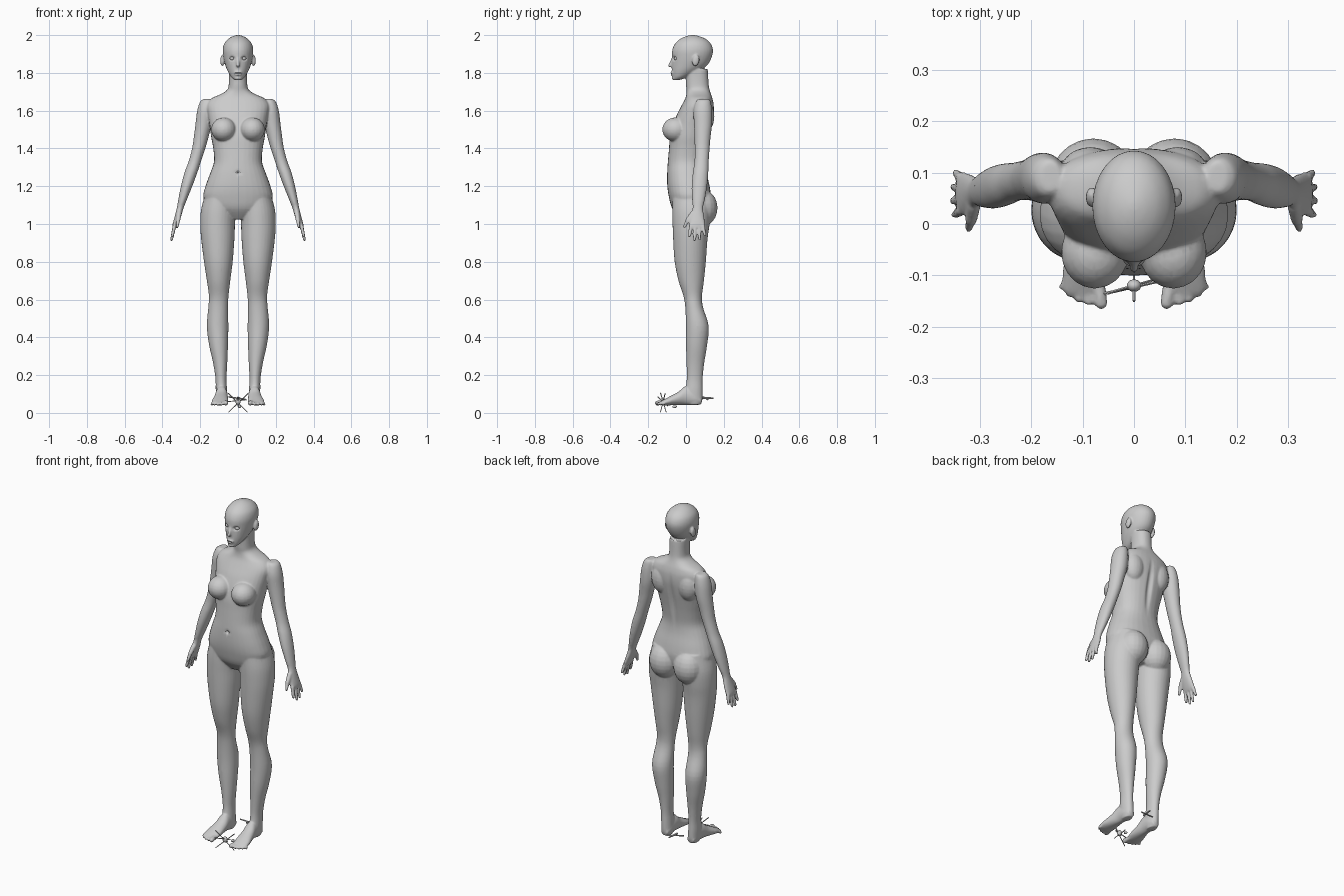
import bpy, bmesh, math
from mathutils import Vector, Matrix

N = 32


def spline(rows, steps=4):
    """Catmull-Rom interpolation of section rows."""
    out = []
    for i in range(len(rows) - 1):
        a, b, c, d = (rows[max(i - 1, 0)], rows[i], rows[i + 1], rows[min(i + 2, len(rows) - 1)])
        for k in range(steps):
            t = k / steps
            out.append([0.5 * (2 * q + (r - p) * t + (2 * p - 5 * q + 4 * r - s) * t * t
                               + (3 * q - p - 3 * r + s) * t ** 3)
                        for p, q, r, s in zip(a, b, c, d)])
    return out + [list(rows[-1])]


def loft(bm, rows, side=1, axis='z', power=1.0):
    """Rows: position, centre x, half width, low and high limit of the other axis."""
    rings = []
    for p, cx, rx, lo, hi in spline(rows):
        ring = []
        for i in range(N):
            a = 2 * math.pi * i / N
            c, s = math.cos(a), math.sin(a)
            x = side * (cx + rx * math.copysign(abs(c) ** power, c))
            o = (lo + hi) / 2 + (hi - lo) / 2 * math.copysign(abs(s) ** power, s)
            ring.append(bm.verts.new((x, o, p) if axis == 'z' else (x, p, o)))
        rings.append(ring)
    for r, q in zip(rings, rings[1:]):
        for i in range(N):
            bm.faces.new((r[i], r[(i + 1) % N], q[(i + 1) % N], q[i]))
    bm.faces.new(rings[0])
    bm.faces.new(rings[-1])


def ball(bm, centre, radii, tilt=0):
    m = Matrix.Translation(centre) @ Matrix.Rotation(tilt, 4, 'X') @ Matrix.Diagonal((*radii, 1))
    bmesh.ops.create_uvsphere(bm, u_segments=20, v_segments=12, radius=1, matrix=m)


def limb(bm, p, q, r1, r2, sides=12, round_ends=True):
    p, q = Vector(p), Vector(q)
    d = q - p
    m = Matrix.Translation((p + q) / 2) @ d.to_track_quat('Z', 'Y').to_matrix().to_4x4()
    bmesh.ops.create_cone(bm, cap_ends=True, segments=sides, radius1=r1, radius2=r2,
                          depth=d.length, matrix=m)
    if round_ends:
        ball(bm, p, (r1,) * 3)
        ball(bm, q, (r2,) * 3)


def finish(bm, name):
    bmesh.ops.recalc_face_normals(bm, faces=bm.faces)
    me = bpy.data.meshes.new(name)
    bm.to_mesh(me)
    bm.free()
    ob = bpy.data.objects.new(name, me)
    bpy.context.collection.objects.link(ob)
    return ob


def apply(ob, kind, **settings):
    mod = ob.modifiers.new(kind, kind)
    for k, v in settings.items():
        setattr(mod, k, v)
    bpy.ops.object.select_all(action='DESELECT')
    bpy.context.view_layer.objects.active = ob
    ob.select_set(True)
    bpy.ops.object.modifier_apply(modifier=mod.name)


bm = bmesh.new()
# Torso and neck
loft(bm, [(1.025, 0, .06, -.03, .08), (1.08, 0, .15, -.072, .12), (1.14, 0, .183, -.09, .132),
          (1.20, 0, .172, -.099, .125), (1.27, 0, .147, -.1, .11), (1.33, 0, .127, -.096, .106),
          (1.40, 0, .131, -.09, .115), (1.46, 0, .142, -.085, .126), (1.52, 0, .15, -.07, .138),
          (1.58, 0, .16, -.048, .147), (1.63, 0, .165, -.022, .147), (1.665, 0, .14, -.004, .14),
          (1.688, 0, .09, .002, .132), (1.71, 0, .058, .003, .125), (1.74, 0, .049, 0, .12),
          (1.82, 0, .049, 0, .115)], power=.88)
# Head and face
loft(bm, [(1.762, 0, .018, -.066, -.035), (1.778, 0, .036, -.072, .01), (1.81, 0, .055, -.075, .07),
          (1.84, 0, .067, -.075, .112), (1.88, 0, .077, -.074, .135), (1.92, 0, .081, -.073, .143),
          (1.955, 0, .073, -.058, .131), (1.98, 0, .052, -.03, .104), (1.994, 0, .028, 0, .07),
          (2.0, 0, .008, .025, .045)])
limb(bm, (0, -.069, 1.878), (0, -.086, 1.838), .007, .009)
ball(bm, (0, -.074, 1.801), (.021, .010, .006))
ball(bm, (0, -.073, 1.791), (.018, .010, .005))
ball(bm, (0, -.062, 1.773), (.020, .014, .013))

arm = [(1.662, .162, .018, .065, .12), (1.648, .167, .033, .052, .13), (1.60, .174, .042, .04, .138),
       (1.53, .182, .043, .042, .138), (1.46, .195, .039, .045, .13), (1.40, .208, .035, .046, .125),
       (1.33, .229, .033, .045, .12), (1.27, .25, .034, .036, .118), (1.20, .272, .030, .03, .112),
       (1.13, .293, .023, .032, .10), (1.085, .306, .018, .035, .09), (1.04, .318, .017, .022, .096),
       (1.00, .331, .015, .016, .101), (.98, .337, .011, .02, .098)]
leg = [(1.17, .095, .075, -.07, .12), (1.08, .104, .091, -.073, .13), (1.0, .108, .092, -.071, .125),
       (.92, .107, .088, -.068, .114), (.8, .104, .076, -.06, .105), (.7, .103, .062, -.04, .095),
       (.62, .102, .052, -.014, .085), (.56, .105, .052, -.004, .09), (.46, .108, .057, 0, .12),
       (.36, .103, .050, 0, .112), (.26, .094, .037, .003, .096), (.18, .09, .029, .004, .088),
       (.12, .088, .030, -.003, .088), (.07, .086, .028, 0, .087), (.044, .086, .022, .012, .078)]
foot = [(.082, .085, .020, .048, .08), (.05, .086, .03, .04, .12), (0, .087, .032, .042, .142),
        (-.04, .09, .037, .042, .112), (-.09, .095, .044, .04, .085), (-.125, .098, .041, .04, .066),
        (-.135, .098, .036, .044, .06)]
# Fingers: y at knuckle, y at tip, tip height;  toes: x at root, x at tip, tip y, radius
fingers = [(.026, .018, .937), (.048, .045, .917), (.070, .072, .921), (.090, .099, .944)]
toes = [(.070, .064, -.153, .013), (.089, .088, -.150, .0095), (.106, .107, -.145, .009),
        (.121, .124, -.135, .0085), (.132, .138, -.122, .008)]

for s in (1, -1):
    loft(bm, arm, s)
    loft(bm, leg, s)
    loft(bm, foot, s, axis='y')
    for y0, y1, z in fingers:
        limb(bm, (s * .336, y0, .99), (s * (.352 - (z - .917) * .2), y1, z), .0105, .008)
    limb(bm, (s * .312, .035, 1.055), (s * .317, .008, 1.02), .014, .012)
    limb(bm, (s * .317, .008, 1.02), (s * .322, -.008, .985), .011, .008)
    for x0, x1, y, r in toes:
        limb(bm, (s * x0, -.11, .055), (s * x1, y, .039 + r), r, r)
    # Breasts, buttocks, shoulder blades, ears
    ball(bm, (s * .076, -.055, 1.50), (.066, .071, .064))
    ball(bm, (s * .079, .085, 1.085), (.084, .082, .098))
    ball(bm, (s * .085, .10, 1.57), (.06, .05, .085))
    ball(bm, (s * .083, .052, 1.865), (.011, .019, .031), -.2)

# Fuse everything into one skin
body = finish(bm, "body")
apply(body, 'REMESH', mode='VOXEL', voxel_size=.005)
apply(body, 'SMOOTH', factor=.5, iterations=4)


def dent(centre, radii, depth):
    """Push the skin backwards (+y) around a point."""
    for v in body.data.vertices:
        d = sum(((a - b) / r) ** 2 for a, b, r in zip(v.co, centre, radii))
        if d < 1:
            v.co.y += depth * (1 - d) ** 2


# Eye sockets, mouth line, navel, spine groove
for s in (1, -1):
    dent((s * .031, -.062, 1.876), (.022, .04, .016), .014)
dent((0, -.085, 1.796), (.022, .03, .006), .005)
dent((0, -.1, 1.272), (.012, .03, .014), .014)
dent((0, .14, 1.45), (.025, .06, .22), -.012)
apply(body, 'DECIMATE', ratio=.3)

# Eyes
for s, side in ((1, "left"), (-1, "right")):
    bm = bmesh.new()
    ball(bm, (s * .031, -.051, 1.876), (.013, .012, .010))
    finish(bm, side + "_eye")

# Crossed twigs between the feet
bm = bmesh.new()
for p, q in [((-.052, -.135, .105), (.05, -.105, .003)), ((.054, -.11, .103), (-.05, -.135, .004)),
             ((-.06, -.136, .06), (.035, -.114, .065)), ((0, -.15, .085), (0, -.095, .035))]:
    limb(bm, p, q, .003, .002, 5, False)
finish(bm, "crossed_twigs")
bm = bmesh.new()
ball(bm, (0, -.12, .06), (.014, .012, .017))
ball(bm, (.008, -.06, .033), (.008, .012, .007))
finish(bm, "knots")
# Thin bar between the heels
bm = bmesh.new()
limb(bm, (-.05, .092, .085), (.045, .115, .07), .004, .004, 6, False)
limb(bm, (.0, .08, .08), (.01, .145, .078), .006, .004, 6, False)
finish(bm, "heel_bar")

for ob in bpy.context.collection.objects:
    bpy.ops.object.select_all(action='DESELECT')
    bpy.context.view_layer.objects.active = ob
    ob.select_set(True)
    bpy.ops.object.shade_smooth_by_angle(angle=math.radians(40))
